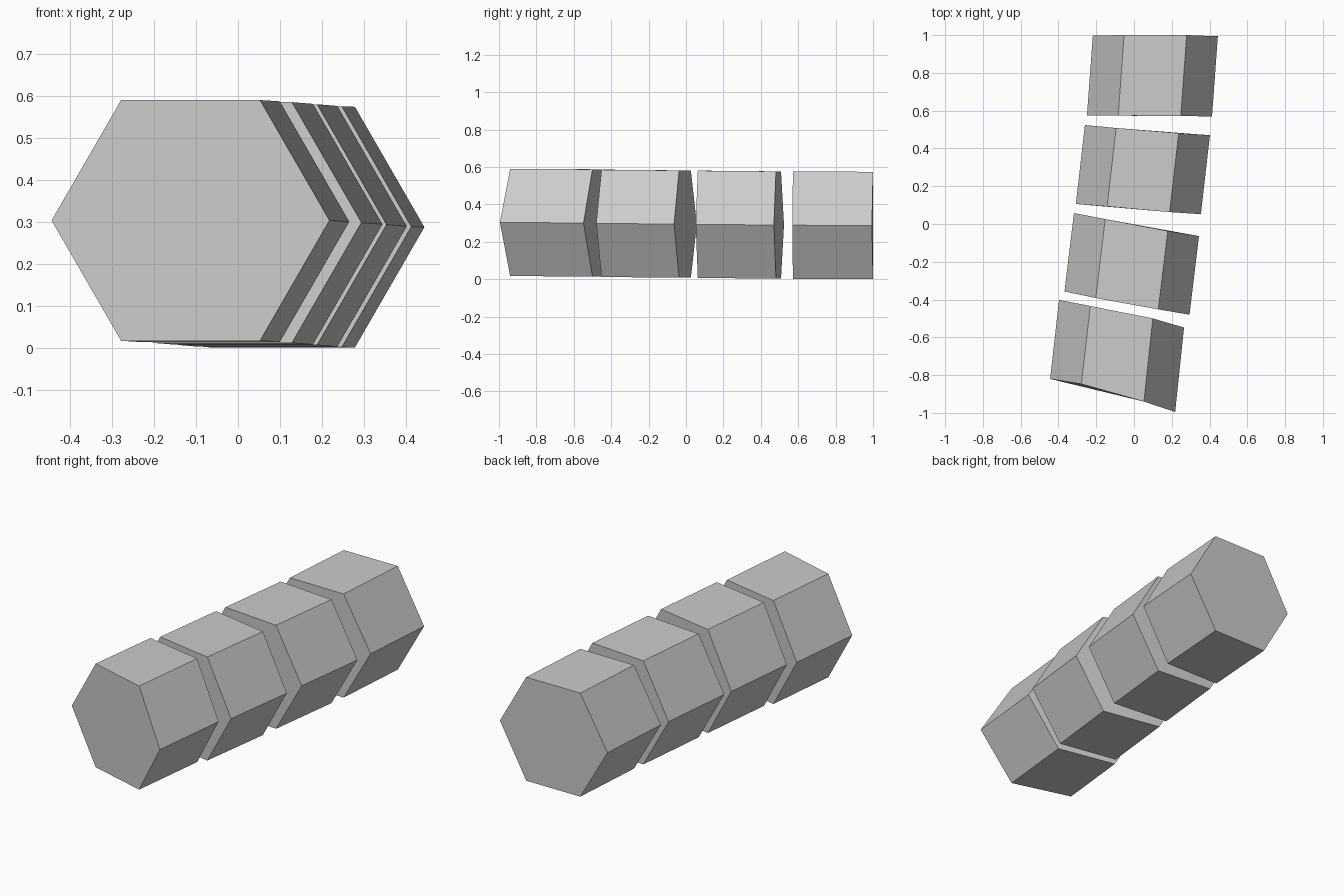
import bpy
import bmesh
import math

default = bpy.data.objects.get("Cube")
if default:
    bpy.data.objects.remove(default, do_unlink=True)

RADIUS = 0.331

# One plain grey for every segment
grey = bpy.data.materials.new("plain_grey")
grey.use_nodes = True
colour = (0.6, 0.6, 0.6, 1)
grey.diffuse_color = colour
grey.node_tree.nodes["Principled BSDF"].inputs["Base Color"].default_value = colour


def hex_ring(bm, cx, cz, cuts):
    """Hexagonal ring; cuts gives y at its four x stations, left to right."""
    ring = []
    for i in range(6):
        a = math.radians(60 * i)
        station = round(math.cos(a) * 2)
        y = cuts[{-2: 0, -1: 1, 1: 2, 2: 3}[station]]
        ring.append(bm.verts.new((cx + RADIUS * math.cos(a), y,
                                  cz + RADIUS * math.sin(a))))
    return ring


def hex_segment(name, front, back):
    """Hexagonal prism with two slanted ends."""
    bm = bmesh.new()
    a, b = hex_ring(bm, *front), hex_ring(bm, *back)
    bm.faces.new(a)
    bm.faces.new(b[::-1])
    for i in range(6):
        j = (i + 1) % 6
        bm.faces.new((a[i], b[i], b[j], a[j]))
    bmesh.ops.recalc_face_normals(bm, faces=bm.faces)
    mesh = bpy.data.meshes.new(name)
    bm.to_mesh(mesh)
    bm.free()
    mesh.materials.append(grey)
    bpy.context.collection.objects.link(bpy.data.objects.new(name, mesh))


# Segments from front to back, each end as centre x, centre z, slanted cut
hex_segment("front_segment",
            (-0.113, 0.304, (-0.82, -0.847, -0.94, -0.995)),
            (-0.066, 0.301, (-0.402, -0.434, -0.5, -0.548)))
hex_segment("front_middle_segment",
            (-0.037, 0.299, (-0.357, -0.392, -0.452, -0.48)),
            (0.013, 0.295, (0.058, 0.026, -0.037, -0.064)))
hex_segment("back_middle_segment",
            (0.023, 0.294, (0.106, 0.093, 0.063, 0.052)),
            (0.071, 0.29, (0.524, 0.508, 0.481, 0.47)))
hex_segment("back_segment",
            (0.082, 0.289, (0.575, 0.574, 0.571, 0.57)),
            (0.113, 0.288, (0.998, 1.0, 1.0, 0.994)))
